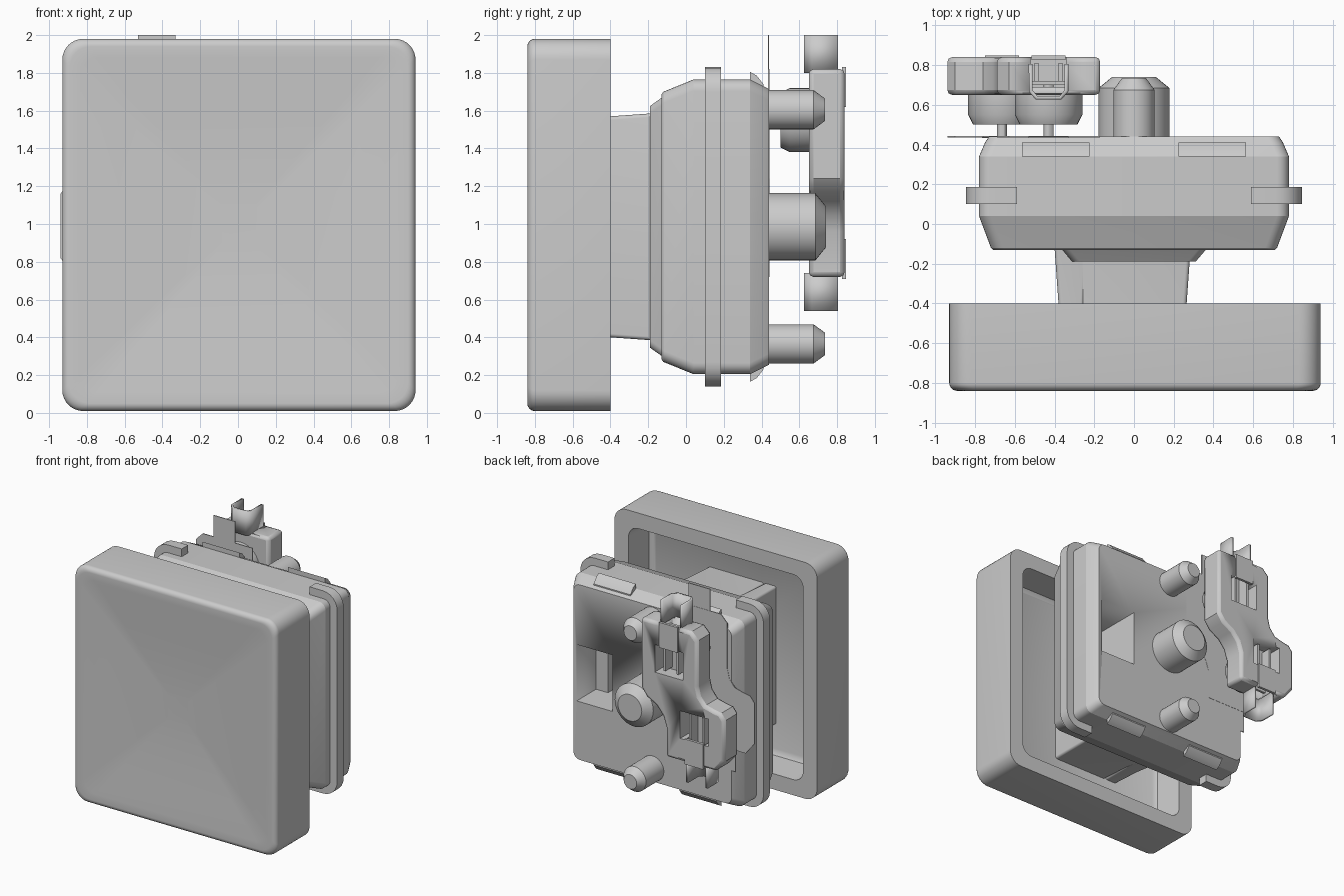
import bpy, bmesh, math
from mathutils import Vector

cube = bpy.data.objects.get("Cube")
if cube:
    bpy.data.objects.remove(cube, do_unlink=True)

MID = 0.985   # height of the switch axis


def finish(name, bm, angle=30):
    bmesh.ops.recalc_face_normals(bm, faces=bm.faces)
    mesh = bpy.data.meshes.new(name)
    bm.to_mesh(mesh)
    bm.free()
    obj = bpy.data.objects.new(name, mesh)
    bpy.context.collection.objects.link(obj)
    bpy.ops.object.select_all(action='DESELECT')
    obj.select_set(True)
    bpy.context.view_layer.objects.active = obj
    bpy.ops.object.shade_smooth_by_angle(angle=math.radians(angle))
    return obj


def loft(name, rings, angle=30):
    """Skin equal-length rings of points and close both ends."""
    bm = bmesh.new()
    loops = [[bm.verts.new(p) for p in ring] for ring in rings]
    n = len(loops[0])
    for a, b in zip(loops, loops[1:]):
        for i in range(n):
            j = (i + 1) % n
            bm.faces.new((a[i], a[j], b[j], b[i]))
    bm.faces.new(loops[0])
    bm.faces.new(loops[-1])
    return finish(name, bm, angle)


def rounded(y, hx, hz, r, cx=0, cz=MID, seg=6):
    """Rounded rectangle in the plane at depth y."""
    pts = []
    for k, (sx, sz) in enumerate(((1, 1), (-1, 1), (-1, -1), (1, -1))):
        for i in range(seg + 1):
            a = math.pi / 2 * (k + i / seg)
            pts.append((cx + sx * (hx - r) + r * math.cos(a), y,
                        cz + sz * (hz - r) + r * math.sin(a)))
    return pts


def prism(name, outline, y0, y1):
    return loft(name, [[(x, y, z) for x, z in outline] for y in (y0, y1)])


def box(name, x0, x1, y0, y1, z0, z1):
    return prism(name, [(x0, z0), (x1, z0), (x1, z1), (x0, z1)], y0, y1)


def turned(name, x, z, profile, n=32):
    """Round part along y from (depth, radius) pairs."""
    return loft(name, [[(x + r * math.cos(t * math.tau / n), y,
                         z + r * math.sin(t * math.tau / n)) for t in range(n)]
                       for y, r in profile])


def bevel(obj, width, segments=2):
    m = obj.modifiers.new("Bevel", 'BEVEL')
    m.width, m.segments, m.limit_method = width, segments, 'ANGLE'
    m.angle_limit = math.radians(50)


def carve(obj, cutters):
    """Cut the helpers out of obj, bake the result and drop the helpers."""
    for c in cutters:
        c.hide_render = True
        m = obj.modifiers.new("Cut", 'BOOLEAN')
        m.object, m.solver = c, 'EXACT'
    deps = bpy.context.evaluated_depsgraph_get()
    baked = bpy.data.meshes.new_from_object(obj.evaluated_get(deps))
    obj.modifiers.clear()
    obj.data = baked
    for c in cutters:
        bpy.data.objects.remove(c, do_unlink=True)


# Keycap: hollow back, rounded rim, dished front
CX, CZ, HX, HZ, R = 0.005, 0.995, 0.935, 0.985, 0.11


def cap_ring(y, inset, r):
    return rounded(y, HX - inset, HZ - inset, r, CX, CZ, 8)


rings = [cap_ring(-0.66, 0.18, 0.05), cap_ring(-0.64, 0.15, 0.08),
         cap_ring(-0.40, 0.13, 0.09), cap_ring(-0.40, 0, R)]
for i in range(7):
    a = math.pi / 2 * i / 6
    rings.append(cap_ring(-0.80 - 0.04 * math.sin(a), 0.04 * (1 - math.cos(a)), R))
for s in (0.9, 0.8, 0.68, 0.55, 0.4, 0.25, 0.1):
    dip = 0.045 * (1 - s * s) ** 1.5
    rings.append(rounded(-0.84 + dip, HX * s, HZ * s, R * s, CX, CZ, 8))
loft("keycap", rings, 40)

# Stem and its side rail, reaching into the keycap
for name, hx, cx in (("stem", 0.265, 0.0), ("stem_rail", 0.065, -0.315)):
    loft(name, [rounded(y, hx + d, 0.585 + d, 0.02, cx)
                for y, d in ((-0.67, -0.01), (-0.40, 0), (-0.12, 0.02))])

# Switch housing with a window in its back
housing = loft("housing", [rounded(y, hx, hz, 0.06) for y, hx, hz in (
    (-0.13, 0.71, 0.70), (-0.12, 0.72, 0.715), (0.04, 0.78, 0.78),
    (0.34, 0.78, 0.78), (0.41, 0.75, 0.745), (0.44, 0.73, 0.73))], 20)
carve(housing, [box("window_cutter", 0.37, 0.70, 0.02, 0.6, 0.74, 1.21)])
loft("housing_collar", [rounded(-0.19, 0.31, 0.64, 0.04),
                        rounded(-0.12, 0.37, 0.69, 0.04)])

# Side flanges that hook round the housing, and snap latches
for side, s in (("left", 1), ("right", -1)):
    half = [(x, z) for x, _, z in rounded(0, 0.845, 0.845, 0.13) if x > 0]
    half = sorted(half, key=lambda p: p[1])
    outline = [(0.59, 0.14)] + half + [(0.59, 1.83)]
    prism(side + "_flange", [(s * x, z) for x, z in outline], 0.10, 0.185)
    for end, t in (("top", 1), ("bottom", -1)):
        wedge = [(0.34, 0.70), (0.34, 0.82), (0.375, 0.80), (0.41, 0.755), (0.41, 0.70)]
        loft(f"{end}_{side}_latch", [[(x, y, MID + t * h) for y, h in wedge]
                                     for x in (s * 0.395 - 0.17, s * 0.395 + 0.17)])

# Locating posts
turned("centre_post", 0, MID, ((0.42, 0.178), (0.685, 0.178), (0.74, 0.11)))
for name, dz in (("upper_post", 0.62), ("lower_post", -0.62)):
    turned(name, 0, MID + dz, ((0.42, 0.104), (0.675, 0.104), (0.735, 0.06)))

# Socket body: two offset lobes joined by curved shoulders
socket_outline = [
    (-0.17, 1.82), (-0.63, 1.82), (-0.69, 1.76), (-0.69, 1.38), (-0.71, 1.30),
    (-0.76, 1.24), (-0.84, 1.22), (-0.90, 1.21), (-0.94, 1.16), (-0.94, 0.82),
    (-0.86, 0.72), (-0.40, 0.72), (-0.40, 0.96), (-0.37, 1.05), (-0.31, 1.12),
    (-0.22, 1.17), (-0.17, 1.24)]
socket = prism("socket_body", socket_outline, 0.65, 0.84)
bevel(socket, 0.025)
prism("footprint_sheet", socket_outline, 0.435, 0.442)

# Each terminal: sleeve, pin, pad and sprung clip; d points towards its tab
cutters = []
for name, x, z, d, edge in (("upper", -0.43, 1.55, 1, 1.82),
                            ("lower", -0.665, MID, -1, 0.72)):
    turned(name + "_sleeve", x, z, ((0.50, 0.145), (0.55, 0.17), (0.66, 0.17)))
    turned(name + "_pin", x, z, ((0.42, 0.025), (0.72, 0.025)), 12)

    def span(a, b):
        return sorted((edge + d * a, edge + d * b))

    cutters.append(box(name + "_cutter", x - 0.13, x + 0.13, 0.69, 0.9, *span(-0.42, -0.19)))
    cutters.append(box(name + "_slot_cutter", x - 0.09, x + 0.09, 0.66, 0.9, *span(-0.21, 0.1)))
    box(name + "_pad", x - 0.1, x + 0.1, 0.433, 0.44, *span(-0.1, 0.18))
    box(name + "_clip_plate", x - 0.085, x + 0.085, 0.825, 0.847, *span(-0.20, 0.01))
    box(name + "_clip_bridge", x - 0.085, x + 0.085, 0.70, 0.72, *span(-0.42, -0.05))
    for sx in (-1, 1):
        box(name + "_clip_leaf", x + sx * 0.05, x + sx * 0.07, 0.70, 0.81, *span(-0.40, -0.1))

    # Folded channel tab
    bm = bmesh.new()
    path = [(-0.09, 0.805), (-0.09, 0.67), (-0.06, 0.635),
            (0.06, 0.635), (0.09, 0.67), (0.09, 0.805)]
    low, high = [[bm.verts.new((x + px, y, h)) for px, y in path]
                 for h in span(-0.02, 0.18)]
    for i in range(len(path) - 1):
        bm.faces.new((low[i], low[i + 1], high[i + 1], high[i]))
    tab = finish(name + "_clip_tab", bm)
    solid = tab.modifiers.new("Thickness", 'SOLIDIFY')
    solid.thickness, solid.offset = 0.02, 0
carve(socket, cutters)
